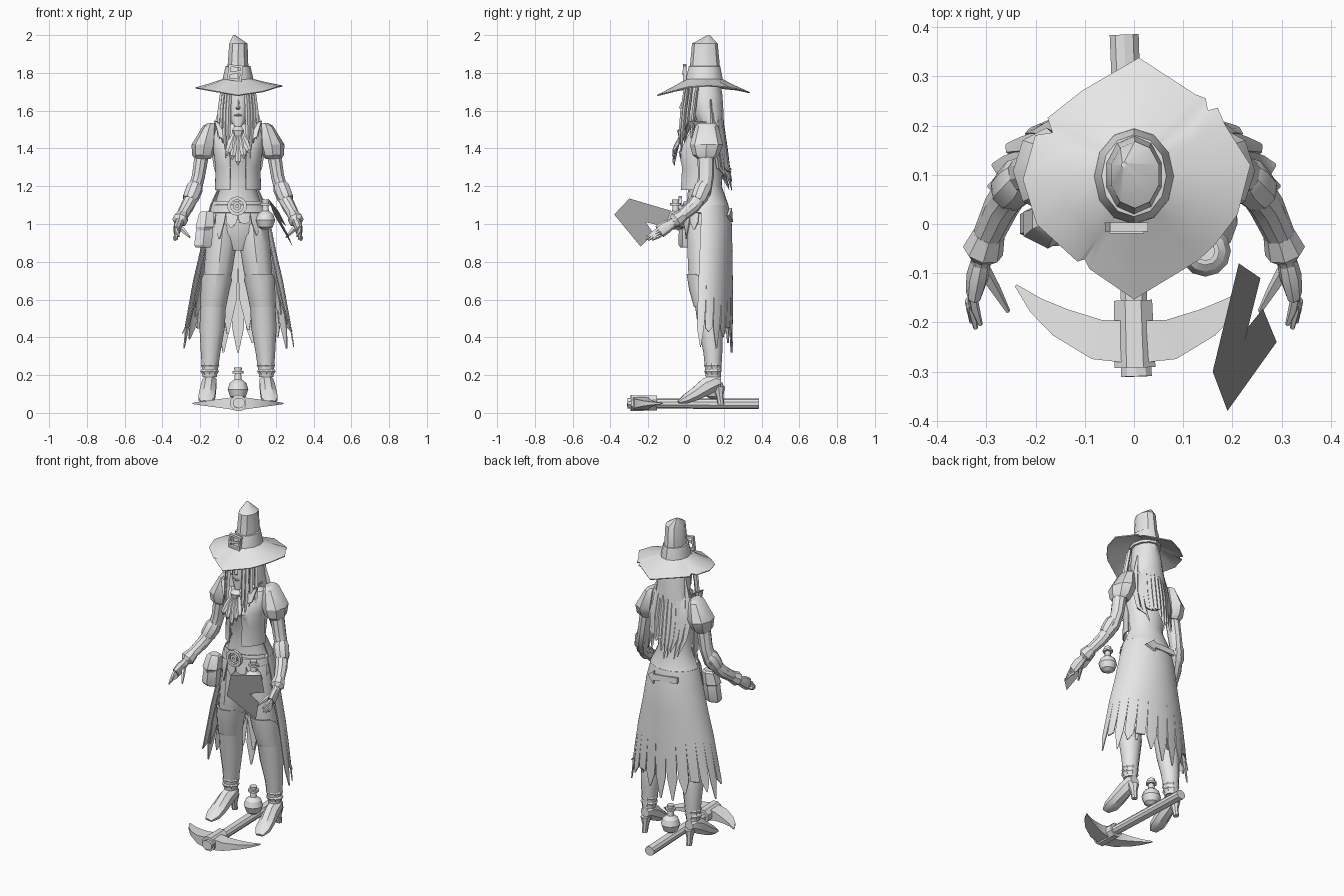
import bpy, bmesh, math, random
from mathutils import Vector, Matrix

random.seed(4)


def material(name, v):
    m = bpy.data.materials.new(name)
    m.diffuse_color = (v, v, v, 1)
    return m


grey = material("light_grey", 0.8)
dark = material("dark_grey", 0.32)


def finish(bm, name, solid=0.0, recalc=True, angle=32, mat=grey):
    if recalc:
        bmesh.ops.recalc_face_normals(bm, faces=bm.faces)
    me = bpy.data.meshes.new(name)
    bm.to_mesh(me)
    bm.free()
    me.materials.append(mat)
    ob = bpy.data.objects.new(name, me)
    bpy.context.collection.objects.link(ob)
    bpy.ops.object.select_all(action='DESELECT')
    ob.select_set(True)
    bpy.context.view_layer.objects.active = ob
    if solid:
        m = ob.modifiers.new("thickness", 'SOLIDIFY')
        m.thickness = solid
        m.offset = 0
        bpy.ops.object.modifier_apply(modifier=m.name)
    bpy.ops.object.shade_smooth_by_angle(angle=math.radians(angle))
    return ob


def tube(bm, pts, n=8, side=(1, 0, 0), flat=False, s=1, rot=0.0):
    """Closed tube through (x, y, z, r_side, r_other); flat keeps the rings level."""
    P = [Vector((s * p[0], p[1], p[2])) for p in pts]
    rings = []
    for i, p in enumerate(pts):
        if flat:
            u, v = Vector((1, 0, 0)), Vector((0, 1, 0))
        else:
            t = (P[min(i + 1, len(P) - 1)] - P[max(i - 1, 0)]).normalized()
            u = Vector(side)
            u = (u - t * u.dot(t)).normalized()
            v = t.cross(u)
        a = [rot + 2 * math.pi * k / n for k in range(n)]
        rings.append([bm.verts.new(P[i] + u * p[3] * math.sin(b) - v * p[-1] * math.cos(b)) for b in a])
    for r, q in zip(rings, rings[1:]):
        for k in range(n):
            bm.faces.new((r[k], r[(k + 1) % n], q[(k + 1) % n], q[k]))
    bm.faces.new(rings[0][::-1])
    bm.faces.new(rings[-1])


def part(name, pts, **kw):
    bm = bmesh.new()
    tube(bm, pts, **kw)
    return finish(bm, name)


def panels(name, rings, spans, widths, drops, cols=3):
    """Cloth strips on elliptical rings (cy, z, rx, ry), each tapering to a ragged tip."""
    bm = bmesh.new()
    for c, (a0, a1) in enumerate(spans):
        grid = []
        for j, (cy, z, rx, ry) in enumerate(rings):
            dz = drops[c % len(drops)] if j == len(rings) - 1 else 0
            row = []
            for k in range(cols + 1):
                a = (a0 + a1) / 2 + (a1 - a0) * widths[j] * (k / cols - 0.5)
                row.append(bm.verts.new((rx * math.sin(a), cy - ry * math.cos(a), z + dz)))
            grid.append(row)
        for r, q in zip(grid, grid[1:]):
            for k in range(cols):
                bm.faces.new((r[k], r[k + 1], q[k + 1], q[k]))
    bmesh.ops.remove_doubles(bm, verts=bm.verts, dist=0.0005)
    return finish(bm, name, solid=0.006)


def spread(a0, a1, n):
    d = (a1 - a0) / n
    return [(a0 + d * i, a0 + d * (i + 1)) for i in range(n)]


def plate(name, polys, solid=0.006, recalc=True, **kw):
    bm = bmesh.new()
    for poly in polys:
        bm.faces.new([bm.verts.new(p) for p in poly])
    bmesh.ops.remove_doubles(bm, verts=bm.verts, dist=0.0005)
    return finish(bm, name, solid, recalc, **kw)


def ring(name, center, rx, rz, r, n, tilt=0.0):
    """Buckle frame facing the front."""
    bm = bmesh.new()
    loops = []
    for i in range(n):
        a = 2 * math.pi * (i + 0.5) / n
        loops.append([bm.verts.new(((rx + dr) * math.cos(a), dy, (rz + dr) * math.sin(a)))
                      for dr, dy in ((r, r), (r, -r), (-r, -r), (-r, r))])
    for i in range(n):
        p, q = loops[i], loops[(i + 1) % n]
        for k in range(4):
            bm.faces.new((p[k], p[(k + 1) % 4], q[(k + 1) % 4], q[k]))
    M = Matrix.Translation(center) @ Matrix.Rotation(tilt, 4, 'Y')
    bmesh.ops.transform(bm, matrix=M, verts=bm.verts)
    return finish(bm, name)


def flask(name, x, y, z, r):
    prof = [(-.95, .35), (-.7, .75), (0, 1), (.6, .8), (.95, .36), (1.5, .3), (1.52, .55), (1.75, .55), (1.77, .35), (2.1, .38)]
    part(name, [(x, y, z + h * r, w * r, w * r) for h, w in prof], n=12, flat=True)


# Hat: ragged diamond brim, crown with bent tip, band and buckle
edge = [(0, -.152, 1.68), (.13, -.073, 1.70), (.165, -.04, 1.71), (.21, .02, 1.725), (.236, .12, 1.73),
        (.185, .2, 1.725), (.17, .235, 1.72), (.15, .23, 1.72), (.145, .255, 1.715), (.125, .262, 1.715),
        (.01, .337, 1.695), (-.105, .27, 1.71), (-.175, .215, 1.715), (-.165, .185, 1.72), (-.2, .18, 1.72),
        (-.225, .09, 1.72), (-.197, 0, 1.715), (-.115, -.075, 1.70), (-.1, -.07, 1.70), (-.09, -.09, 1.695)]
bm = bmesh.new()
rows = [[], [], []]
for x, y, z in edge:
    a = math.atan2(y - .097, x)
    ix, iy = .07 * math.cos(a), .097 + .088 * math.sin(a)
    for row, f, h in zip(rows, (0, .5, 1), (1.768, .5 * (1.768 + z) - .002, z)):
        row.append(bm.verts.new((ix + (x - ix) * f, iy + (y - iy) * f, h)))
for r, q in zip(rows, rows[1:]):
    for k in range(len(edge)):
        m = (k + 1) % len(edge)
        bm.faces.new((r[k], r[m], q[m], q[k]))
finish(bm, "hat_brim", solid=0.006)
part("hat_crown", [(0, .097, 1.75, .072, .088), (0, .1, 1.85, .057, .078), (.002, .1, 1.955, .051, .068),
                   (-.02, .12, 2.0, .006, .006)], n=10, flat=True)
part("hat_band", [(0, .097, 1.745, .084, .099), (0, .097, 1.775, .08, .096), (0, .098, 1.835, .066, .083),
                  (0, .098, 1.838, .055, .07)], n=12, flat=True)
ring("hat_buckle", (-.015, -.006, 1.80), .046, .05, .009, 4, .12)
plate("hat_buckle_pin", [[(-.05, -.016, 1.79), (.02, -.016, 1.80), (.02, -.016, 1.815), (-.05, -.016, 1.805)]])

# Head, nose and neck
part("head", [(0, .0, 1.515, .018, .018), (0, .025, 1.555, .045, .043), (0, .045, 1.62, .06, .063),
              (0, .07, 1.69, .068, .082), (0, .08, 1.75, .06, .075)], n=12, flat=True)
part("nose", [(0, -.012, 1.66, .006, .006), (0, -.025, 1.615, .012, .012), (0, -.012, 1.605, .008, .008)], n=4, flat=True)
part("lips", [(-.022, -.012, 1.575, .002, .002), (0, -.021, 1.577, .006, .007), (.022, -.012, 1.575, .002, .002)], n=6, side=(0, 1, 0))
part("neck", [(0, .095, 1.46, .05, .05), (0, .08, 1.53, .035, .036), (0, .07, 1.6, .035, .036)], n=10, flat=True)

# Hair: back mass, layered trailing strands, face locks
part("hair_back", [(0, .097, 1.75, .07, .085), (0, .105, 1.68, .085, .088), (0, .113, 1.6, .098, .085),
                   (0, .14, 1.5, .104, .062), (0, .165, 1.4, .1, .043), (0, .19, 1.32, .075, .025)], n=12, flat=True)
bm = bmesh.new()
for i in range(11):
    x, low = -.11 + .022 * i, random.uniform(1.17, 1.3)
    d = 4 * x * x
    y = .203 - d
    tube(bm, [(x * .75, y - .025 - 2 * d * (i % 2), 1.66, .004, .004), (x * .95, y - .012, 1.52, .022, .012),
              (x * 1.08, y + .004, 1.4, .025, .014), (x, y + .018, 1.3, .018, .012), (x * .85, .243 - d * .5, low, .002, .002)], n=4)
finish(bm, "hair_strands")
bm = bmesh.new()
for s in (-1, 1):
    for x, y, low in ((.05, -.012, 1.40), (.066, .0, 1.35), (.082, .02, 1.43), (.095, .05, 1.38)):
        tube(bm, [(x * .85, y + .01, 1.73, .01, .008), (x, y - .008, 1.6, .013, .01),
                  (x * 1.05, y - .018, 1.48, .012, .009), (x * 1.0, y - .03, low, .002, .002)], n=4, s=s)
finish(bm, "face_locks")

# Body, open vest fronts, collar and neckcloth
part("torso", [(0, .105, .86, .06, .06), (0, .108, .95, .145, .1), (0, .105, 1.03, .15, .105), (0, .1, 1.1, .125, .096),
               (0, .095, 1.2, .092, .083), (0, .085, 1.3, .106, .098), (0, .075, 1.38, .118, .11),
               (0, .1, 1.46, .13, .085), (0, .105, 1.5, .105, .065), (0, .1, 1.53, .05, .048)], n=16, flat=True)
vest = [(.1, 1.5, .115, .075), (.098, 1.46, .138, .094), (.077, 1.38, .127, .12), (.087, 1.3, .116, .112), (.092, 1.18, .119, .124)]
panels("vest_fronts", vest, [(.35, 1.6), (-1.6, -.35)], [1] * 5, [0], cols=8)
plate("collar", [q for s in (-1, 1) for q in (
    [(s * .02, -.03, 1.42), (s * .1, -.005, 1.46), (s * .125, .01, 1.545), (s * .06, .02, 1.5)],
    [(s * .06, .02, 1.5), (s * .125, .01, 1.545), (s * .085, .13, 1.54), (s * .07, .12, 1.48)])])
bm = bmesh.new()
for x, low in ((-.055, 1.38), (-.028, 1.36), (0, 1.33), (.03, 1.365), (.058, 1.39)):
    tube(bm, [(x * .3, -.015, 1.48, .014, .012), (x * .7, -.048, 1.42, .022, .012), (x, -.065, low, .014, .008),
              (x * 1.1, -.06, low - .02, .002, .002)], n=6)
tube(bm, [(0, -.01, 1.515, .02, .012), (0, -.025, 1.495, .033, .022), (0, -.025, 1.465, .02, .015)], n=8, flat=True)
finish(bm, "neckcloth")

# Arms, puffed sleeves, cuffs, hands
for s, tag in ((-1, "right"), (1, "left")):
    part(tag + "_sleeve", [(.14, .11, 1.535, .02, .04), (.15, .11, 1.52, .035, .06), (.178, .108, 1.42, .068, .088),
                           (.185, .105, 1.365, .058, .07), (.188, .105, 1.345, .042, .045)], n=8, flat=True, s=s)
    part(tag + "_arm", [(.19, .105, 1.38, .04, .044), (.21, .105, 1.25, .036, .042), (.232, .095, 1.17, .037, .04),
                        (.27, .035, 1.09, .036, .037), (.304, -.04, 1.03, .03, .03), (.312, -.08, 1.0, .02, .024)], n=10, s=s)
    part(tag + "_elbow_cuff", [(.222, .1, 1.205, .038, .041), (.23, .09, 1.19, .046, .048),
                               (.25, .07, 1.14, .044, .046), (.257, .06, 1.125, .037, .039)], n=9, s=s)
    part(tag + "_wrist_cuff", [(.295, -.02, 1.045, .033, .034), (.307, -.055, 1.02, .042, .042), (.311, -.07, 1.01, .024, .026)], n=8, s=s)
    bm = bmesh.new()
    tube(bm, [(.31, -.07, 1.005, .02, .024), (.318, -.105, .985, .023, .035), (.325, -.14, .96, .017, .036)], n=8, s=s)
    for x, y, z, o in ((.335, -.18, .915, .03), (.33, -.2, .915, .01), (.322, -.212, .92, -.01), (.312, -.205, .935, -.028)):
        tube(bm, [(.325 - o * .2, -.135, .96 - o * .7, .01, .01), ((.335 + x) / 2, (y - .14) / 2, (z + .96) / 2 - o * .3, .01, .01),
                  (x, y, z, .005, .005)], n=5, s=s)
    tube(bm, [(.308, -.09, .985, .015, .015), (.284, -.13, .96, .012, .012), (.256, -.178, .93, .005, .005)], n=5, s=s)
    finish(bm, tag + "_hand")

    # Legs, tall boots with flared cuff, ankle folds and heel
    part(tag + "_leg", [(.08, .105, 1.0, .078, .098), (.088, .1, .9, .082, .094), (.105, .097, .75, .075, .085),
                        (.12, .1, .65, .07, .072), (.132, .115, .55, .067, .065), (.137, .13, .45, .067, .066),
                        (.145, .142, .32, .052, .05), (.15, .145, .19, .038, .04)], n=12, flat=True, s=s)
    bm = bmesh.new()
    tube(bm, [(.132, .112, .56, .069, .07), (.121, .1, .65, .076, .083), (.113, .097, .715, .082, .094), (.113, .097, .712, .07, .08)],
         n=12, flat=True, s=s)
    for v in bm.verts:
        if v.co.z > .7:
            v.co.z += .02 if v.co.y < .06 else -.01
    finish(bm, tag + "_boot_cuff")
    part(tag + "_ankle_folds", [(.147, .144, .265, .043, .043), (.148, .143, .25, .05, .048), (.15, .145, .235, .04, .04),
                                (.15, .143, .22, .05, .047), (.15, .145, .2, .038, .04)], n=9, flat=True, s=s)
    bm = bmesh.new()
    tube(bm, [(.15, .185, .165, .028, .028), (.15, .162, .165, .04, .045), (.155, .11, .14, .043, .05),
              (.162, .05, .1, .047, .038), (.168, .0, .073, .046, .028), (.174, -.04, .056, .024, .01)], n=8, s=s, rot=math.pi / 8)
    for v in bm.verts:
        if v.co.y < .06:
            v.co.z = max(v.co.z, .05)
    finish(bm, tag + "_foot")
    part(tag + "_heel", [(.151, .185, .045, .016, .018), (.15, .178, .09, .018, .02), (.15, .172, .14, .032, .035)], n=8, flat=True, s=s)

# Long coat: back body, ragged tails, inner layer and short sash
TAU = 2 * math.pi
body = [(.105, 1.5, .107, .07), (.1, 1.46, .136, .09), (.082, 1.38, .125, .115), (.09, 1.3, .113, .104),
        (.096, 1.2, .1, .09), (.1, 1.1, .145, .122)]
panels("coat_back", body, [(1.5, TAU - 1.5)], [1] * 6, [0], cols=14)
tails = [(.1, 1.1, .145, .122), (.1, 1.0, .17, .14), (.095, .85, .2, .148), (.09, .7, .235, .155),
         (.085, .55, .262, .162), (.08, .45, .28, .164), (.08, .35, .295, .165)]
panels("coat_tails", tails, spread(1.42, TAU - 1.42, 13), [1, 1, 1, 1, .96, .84, .1],
       [.0, .08, -.01, .05, .1, .02, -.03, -.03, .02, .1, .04, -.01, .07, 0])
inner = [(.1, 1.0, .15, .125), (.098, .8, .19, .135), (.09, .6, .235, .14), (.085, .42, .265, .145)]
panels("coat_lining", inner, spread(1.5, TAU - 1.5, 8), [1, 1, .85, .1], [.05, .1, 0, .02, 0, .04, .09, .03])
sash = [(.1, 1.12, .135, .11), (.1, 1.06, .15, .118), (.1, 1.01, .16, .122), (.1, .94, .165, .122)]
panels("sash", sash, spread(-1.3, 1.3, 6), [1, 1, .85, .1], [.03, -.02, .04, .06, 0, .03])
part("belt", [(0, .085, 1.055, .145, .1), (0, .085, 1.06, .152, .11), (0, .085, 1.1, .142, .108), (0, .085, 1.105, .125, .1)], n=18, flat=True)
ring("belt_buckle", (-.005, -.03, 1.095), .043, .043, .009, 10)
ring("belt_buckle_center", (-.005, -.03, 1.095), .016, .016, .008, 6)

# Pointed strap across the back
plate("back_strap", [[(-.1, .222, 1.075), (-.1, .226, 1.04), (.05, .24, 1.03), (.05, .243, 1.01), (.1, .222, 1.045),
                      (.05, .236, 1.085), (.05, .238, 1.065)]], solid=.014)

# Hip pouch and hip flask
part("pouch", [(-.185, .0, .875, .045, .03), (-.185, .0, .89, .054, .04), (-.175, .005, 1.0, .05, .042), (-.165, .01, 1.05, .04, .035)], n=6, flat=True)
part("pouch_flap", [(-.18, -.005, .965, .03, .04), (-.175, 0, .985, .057, .05), (-.167, .01, 1.055, .046, .04), (-.165, .01, 1.065, .035, .03)], n=6, flat=True)
flask("hip_flask", .145, -.055, 1.02, .052)

# Folded paper beside the left hand
a, b = (.16, -.30, 1.135), (.19, -.38, 1.05)
plate("folded_paper", [[a, (.213, -.08, 1.07), (.257, -.11, .985), b], [a, (.262, -.172, .95), (.29, -.24, .88), b]],
      solid=0, recalc=False, angle=1, mat=dark)

# Ground flask and pickaxe
flask("ground_flask", 0, .15, .125, .055)
part("pick_handle", [(-.02, .385, .048, .031, .028), (0, -.16, .05, .028, .027), (.005, -.31, .052, .033, .028)], n=10)
part("pick_socket", [(-.002, -.155, .052, .042, .043), (.002, -.292, .052, .045, .045)], n=8, rot=math.pi / 8)
half = [(.24, -.125, .05, .004, .004), (.2, -.165, .05, .025, .011), (.15, -.2, .05, .043, .02), (.075, -.235, .05, .058, .035)]
part("pick_head", [(-p[0],) + p[1:] for p in half] + [(0, -.24, .05, .062, .052)] + half[::-1], n=4, side=(0, 1, 0), rot=math.pi / 4)
